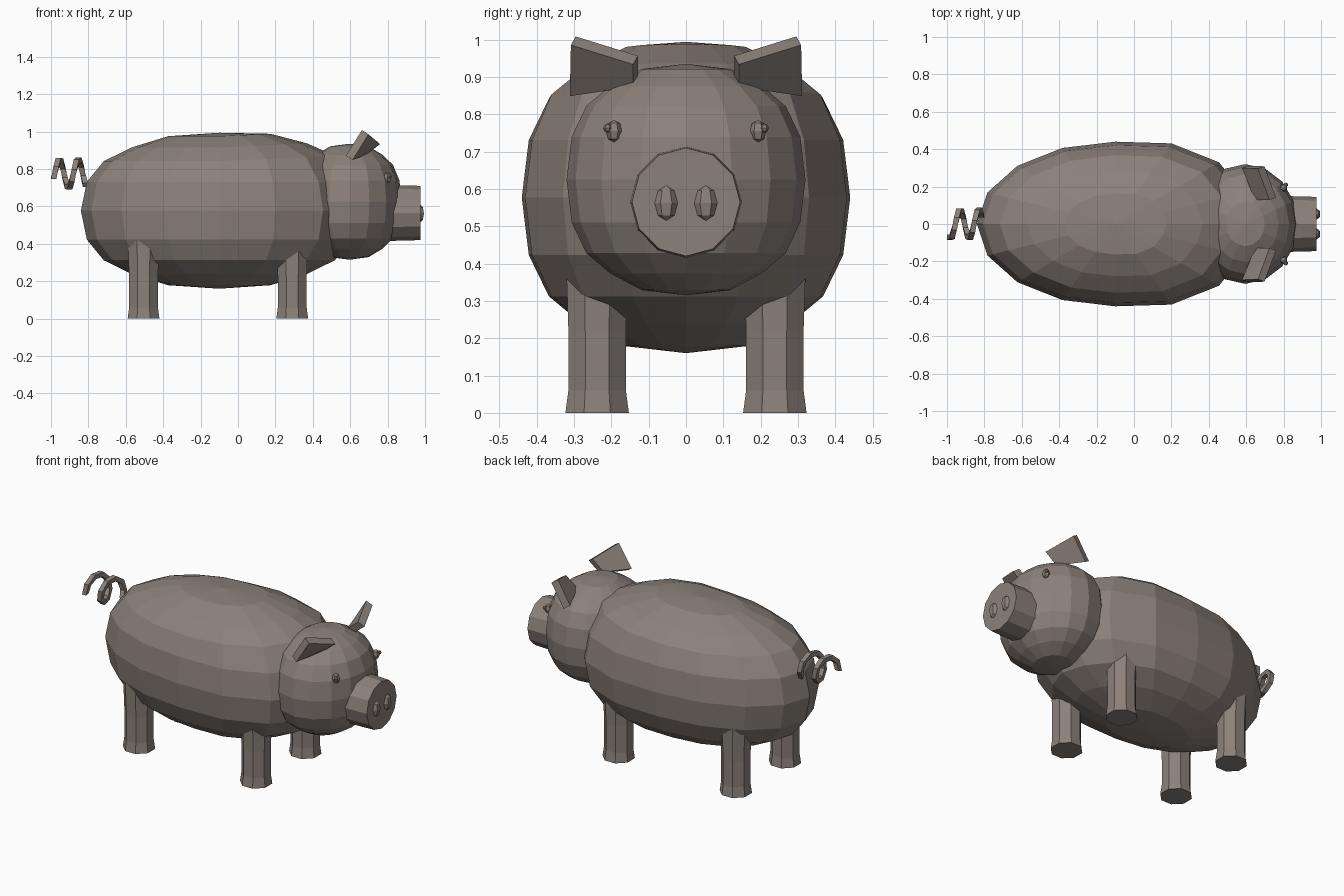
import bpy, bmesh, math
from mathutils import Vector

if "Cube" in bpy.data.objects:
    bpy.data.objects.remove(bpy.data.objects["Cube"])

skin = bpy.data.materials.new("grey_brown_skin")
skin.diffuse_color = (0.26, 0.22, 0.195, 1)
skin.use_nodes = True
skin.node_tree.nodes["Principled BSDF"].inputs["Base Color"].default_value = skin.diffuse_color


def finish(name, bm):
    bmesh.ops.recalc_face_normals(bm, faces=bm.faces)
    me = bpy.data.meshes.new(name)
    bm.to_mesh(me)
    bm.free()
    me.materials.append(skin)
    ob = bpy.data.objects.new(name, me)
    bpy.context.collection.objects.link(ob)
    return ob


def loft(bm, rings):
    """Skin closed loops of points and cap both ends."""
    loops = [[bm.verts.new(p) for p in ring] for ring in rings]
    n = len(loops[0])
    for a, b in zip(loops, loops[1:]):
        for i in range(n):
            j = (i + 1) % n
            bm.faces.new((a[i], a[j], b[j], b[i]))
    bm.faces.new(loops[0])
    bm.faces.new(loops[-1])


# Squarish dome profile: (radius fraction, height fraction)
HALF = [(0.37, 0.955), (0.635, 0.81), (0.835, 0.635), (0.957, 0.37)]
PROFILE = HALF + [(1, 0)] + [(r, -h) for r, h in reversed(HALF)]


def rounded(name, center, size, shoulder=1.0, lift=0.0):
    """16-sided ellipsoid; shoulder widens the front, lift raises its top."""
    bm = bmesh.new()
    cx, cy, cz = center
    rings = []
    for r, h in PROFILE:
        ring = []
        for k in range(16):
            a = k * math.tau / 16
            s = shoulder if 0.3 < math.cos(a) < 0.8 else 1.0
            x = r * s * size[0] * math.cos(a)
            z = h * size[2]
            if x > 0 and h > 0.5:
                z += lift * x / size[0]
            ring.append((cx + x, cy + r * s * size[1] * math.sin(a), cz + z))
        rings.append(ring)
    loft(bm, rings)
    # Raise the end caps into shallow poles
    bm.faces.ensure_lookup_table()
    for cap, sign in ((bm.faces[-2], 1), (bm.faces[-1], -1)):
        res = bmesh.ops.poke(bm, faces=[cap])
        res["verts"][0].co = (cx, cy, cz + sign * size[2])
        bm.faces.ensure_lookup_table()
        if sign == 1:
            # the remaining n-gon is the lower cap
            low = [f for f in bm.faces if len(f.verts) == 16][0]
            res = bmesh.ops.poke(bm, faces=[low])
            res["verts"][0].co = (cx, cy, cz - size[2])
            break
    return finish(name, bm)


def bead(name, center, size, seg=6, rings=4):
    bm = bmesh.new()
    bmesh.ops.create_uvsphere(bm, u_segments=seg, v_segments=rings, radius=1)
    for v in bm.verts:
        v.co = Vector(center) + Vector(v.co[i] * size[i] for i in range(3))
    finish(name, bm)


# Body and head
rounded("body", (-0.1, 0, 0.577), (0.74, 0.44, 0.417), 1.06, 0.035)
rounded("head", (0.595, 0, 0.625), (0.28, 0.32, 0.31))

# Snout
bm = bmesh.new()
loft(bm, [[(x, r * math.sin(k * math.tau / 12), 0.565 + r * math.cos(k * math.tau / 12))
           for k in range(12)] for x, r in ((0.72, 0.152), (0.975, 0.145))])
finish("snout", bm)

for side, label in ((1, "left"), (-1, "right")):
    # Nostrils and eyes
    bead(label + "_nostril", (0.975, side * 0.053, 0.562), (0.022, 0.031, 0.047))
    bead(label + "_eye", (0.8, side * 0.193, 0.755), (0.022, 0.022, 0.03))
    bead(label + "_pupil", (0.812, side * 0.21, 0.763), (0.012, 0.012, 0.012))

    # Ear: tapered slab
    corners = [Vector(c) for c in ((0.595, 0.305, 0.86), (0.68, 0.302, 0.997),
                                   (0.742, 0.135, 0.945), (0.665, 0.135, 0.885))]
    off = Vector((0.80, 0.29, -0.52)) * 0.022
    bm = bmesh.new()
    loft(bm, [[((c + t * off).x, side * (c + t * off).y, (c + t * off).z)
               for c in corners] for t in (-1, 1)])
    finish(label + "_ear", bm)

    # Legs: octagonal columns with a flared foot
    for x, end in ((0.29, "front"), (-0.505, "back")):
        bm = bmesh.new()
        loft(bm, [[(x + r * math.cos((k + 0.5) * math.tau / 8) / 0.924,
                    side * 0.238 + r * math.sin((k + 0.5) * math.tau / 8) / 0.924, z)
                   for k in range(8)]
                  for z, r in ((0, 0.085), (0.06, 0.077), (0.22, 0.077), (0.42, 0.084))])
        finish(f"{label}_{end}_leg", bm)

# Curly tail: square tube swept along a spiral
bm = bmesh.new()
rings = []
for i in range(15):
    x = -0.815 - 0.17 * i / 14
    a = math.tau * (x + 0.955) / 0.1
    ring = []
    for k in range(4):
        b = k * math.tau / 4 + math.pi / 4
        r = 0.075 + 0.02 * math.cos(b)
        ring.append((x + 0.02 * math.sin(b), r * math.sin(a), 0.775 + r * math.cos(a)))
    rings.append(ring)
loft(bm, rings)
finish("tail", bm)
